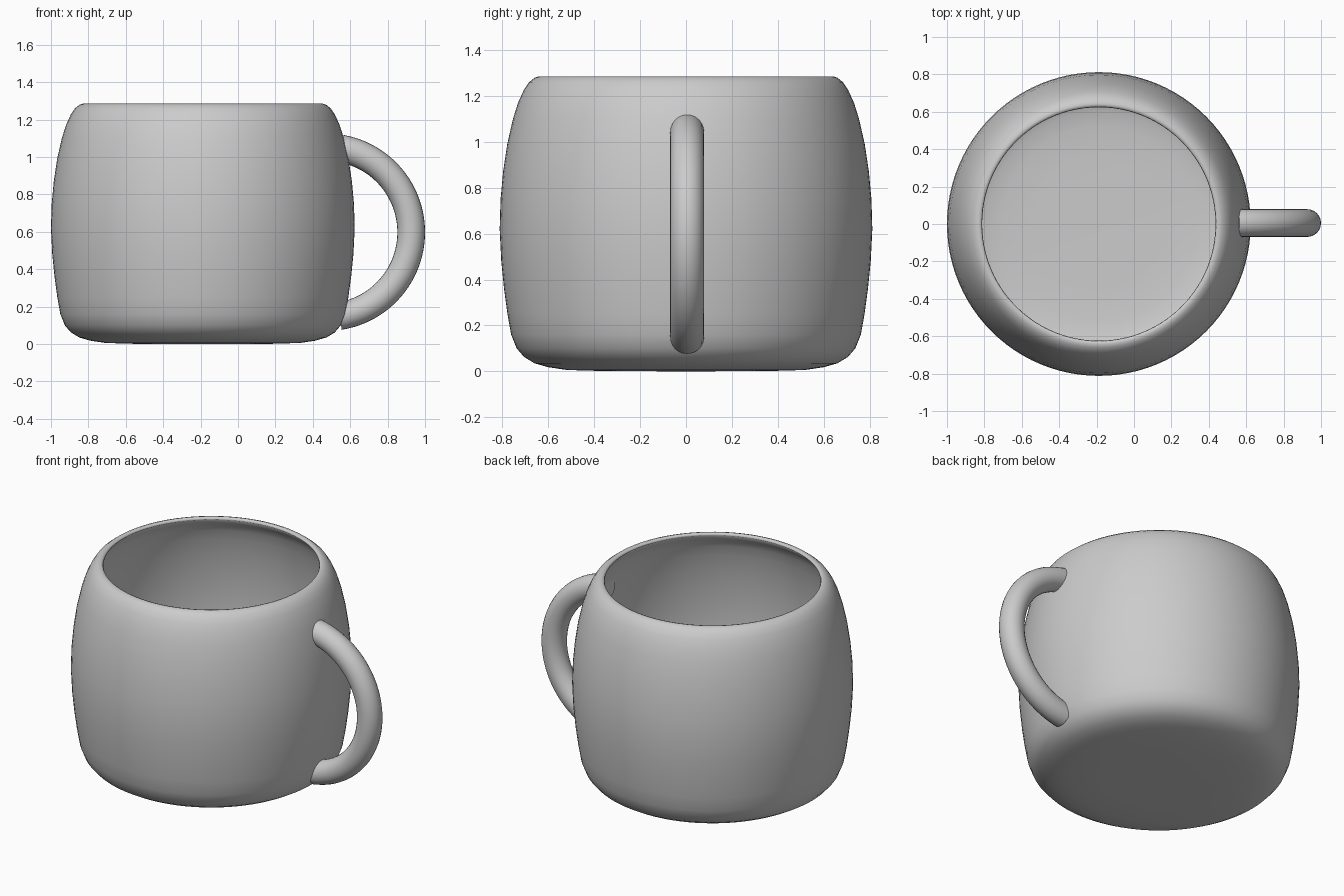
import bpy, bmesh, math
from mathutils import Vector

if "Cube" in bpy.data.objects:
    bpy.data.objects.remove(bpy.data.objects["Cube"])

CX = -0.188         # axis of the cup
SEG = 96
WALL = 0.02         # wall thickness


def make_object(name, bm, angle):
    bmesh.ops.recalc_face_normals(bm, faces=bm.faces[:])
    mesh = bpy.data.meshes.new(name)
    bm.to_mesh(mesh)
    bm.free()
    ob = bpy.data.objects.new(name, mesh)
    bpy.context.collection.objects.link(ob)
    bpy.ops.object.select_all(action='DESELECT')
    ob.select_set(True)
    bpy.context.view_layer.objects.active = ob
    bpy.ops.object.shade_smooth_by_angle(angle=math.radians(angle))
    return ob


# Cup body: outer wall, rolled rim and parallel inner wall turned around the axis
outer = [(0, 0), (0.35, 0.001), (0.52, 0.006), (0.60, 0.018), (0.66, 0.035),
         (0.705, 0.062), (0.738, 0.10), (0.762, 0.16), (0.778, 0.25),
         (0.793, 0.36), (0.805, 0.48), (0.812, 0.62), (0.808, 0.75),
         (0.797, 0.87), (0.779, 0.99), (0.754, 1.10), (0.732, 1.17),
         (0.707, 1.225), (0.684, 1.26), (0.66, 1.279), (0.642, 1.285)]
inner = [(0, WALL)]
for p, q, n in zip(outer, outer[1:], outer[2:]):
    d = Vector((n[0] - p[0], n[1] - p[1])).normalized()
    inner.append((q[0] - d.y * WALL, q[1] + d.x * WALL))
inner = inner[:-2] + [(0.624, 1.272), (0.628, 1.282)]
bm = bmesh.new()
verts = [bm.verts.new((CX + r, 0, z)) for r, z in outer + inner[::-1]]
edges = [bm.edges.new(pair) for pair in zip(verts, verts[1:])]
bmesh.ops.spin(bm, geom=verts + edges, cent=(CX, 0, 0), axis=(0, 0, 1),
               angle=math.tau, steps=SEG)
bmesh.ops.remove_doubles(bm, verts=bm.verts[:], dist=0.0005)
make_object("cup_body", bm, 80)

# Handle: round tube swept along an arc, ends buried in the wall
center, R, tube = Vector((0.472, 0.005, 0.598)), 0.454, 0.074
steps, sides = 48, 24
a0, a1 = math.radians(-81), math.radians(80)
bm = bmesh.new()
rings = []
for i in range(steps + 1):
    a = a0 + (a1 - a0) * i / steps
    out = Vector((math.cos(a), 0, math.sin(a)))
    ring = []
    for j in range(sides):
        t = math.tau * j / sides
        p = center + out * (R + tube * math.cos(t)) + Vector((0, tube * math.sin(t), 0))
        ring.append(bm.verts.new(p))
    rings.append(ring)
for r0, r1 in zip(rings, rings[1:]):
    for j in range(sides):
        k = (j + 1) % sides
        bm.faces.new((r0[j], r0[k], r1[k], r1[j]))
bm.faces.new(rings[0])
bm.faces.new(rings[-1])
make_object("handle", bm, 40)
